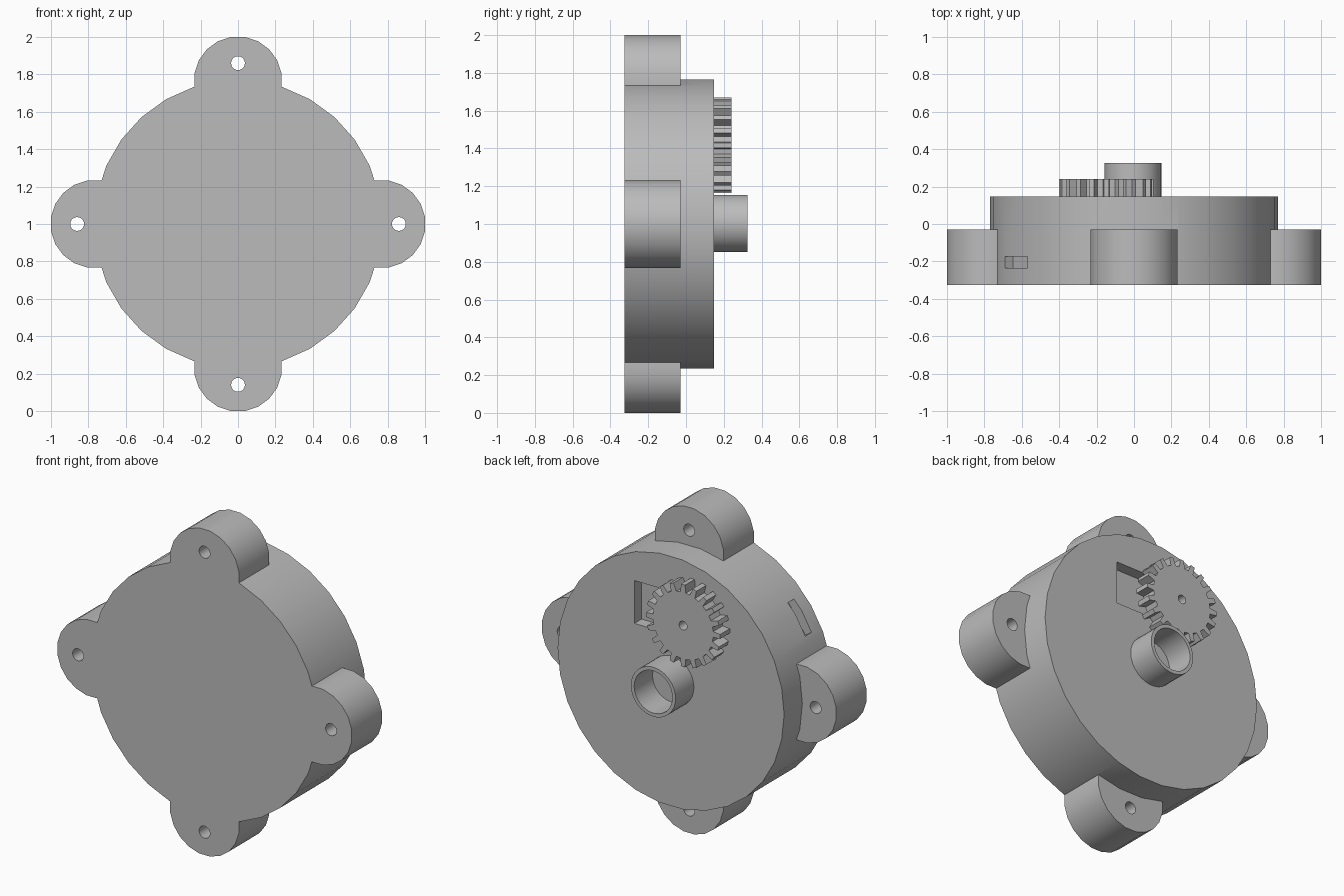
import bpy, bmesh, math
from mathutils import Matrix, Vector

cube = bpy.data.objects.get("Cube")
if cube:
    bpy.data.objects.remove(cube, do_unlink=True)

grey = bpy.data.materials.new("plain_grey")
grey.use_nodes = True
tone = (0.5, 0.5, 0.5, 1)
grey.diffuse_color = tone
grey.node_tree.nodes["Principled BSDF"].inputs["Base Color"].default_value = tone

FRONT, LUG_BACK, BACK = -0.325, -0.03, 0.147
MID = 1.0


def finish(name, bm):
    bmesh.ops.recalc_face_normals(bm, faces=bm.faces)
    mesh = bpy.data.meshes.new(name)
    bm.to_mesh(mesh)
    bm.free()
    obj = bpy.data.objects.new(name, mesh)
    bpy.context.collection.objects.link(obj)
    mesh.materials.append(grey)
    return obj


def prism(name, outline, y0, y1):
    """Extrude an (x, z) outline along y."""
    bm = bmesh.new()
    face = bm.faces.new([bm.verts.new((x, y0, z)) for x, z in outline])
    ext = bmesh.ops.extrude_face_region(bm, geom=[face])
    moved = [v for v in ext["geom"] if isinstance(v, bmesh.types.BMVert)]
    bmesh.ops.translate(bm, verts=moved, vec=(0, y1 - y0, 0))
    return finish(name, bm)


def circle(cx, cz, r, n, phase=0.0):
    angles = [math.tau * (i + phase) / n for i in range(n)]
    return [(cx + r * math.cos(a), cz + r * math.sin(a)) for a in angles]


def box(name, centre, size, tilt=0.0):
    bm = bmesh.new()
    place = (Matrix.Translation(centre) @ Matrix.Rotation(tilt, 4, 'Y')
             @ Matrix.Diagonal(Vector(size).to_4d()))
    bmesh.ops.create_cube(bm, size=1, matrix=place)
    return finish(name, bm)


def combine(target, tool, operation):
    """Apply a boolean and discard the tool."""
    mod = target.modifiers.new("join", 'BOOLEAN')
    mod.operation, mod.solver, mod.object = operation, 'EXACT', tool
    bpy.context.view_layer.objects.active = target
    bpy.ops.object.modifier_apply(modifier=mod.name)
    bpy.data.objects.remove(tool, do_unlink=True)


def smooth(obj):
    bpy.ops.object.select_all(action='DESELECT')
    obj.select_set(True)
    bpy.context.view_layer.objects.active = obj
    bpy.ops.object.shade_smooth_by_angle(angle=math.radians(30))


# Round housing with four drilled mounting lugs
housing = prism("housing", circle(0, MID, 0.77, 30), FRONT, BACK)
directions = [(1, 0), (0, 1), (-1, 0), (0, -1)]
for dx, dz in directions:
    lug = prism("lug", circle(dx * 0.767, MID + dz * 0.767, 0.236, 20, 0.5), FRONT, LUG_BACK)
    combine(housing, lug, 'UNION')
for dx, dz in directions:
    drill = prism("drill", circle(dx * 0.86, MID + dz * 0.86, 0.037, 20), FRONT - 0.1, BACK)
    combine(housing, drill, 'DIFFERENCE')

# Square window beside the gear
combine(housing, box("window_cut", (0.1, BACK, 1.42), (0.295, 0.14, 0.263)), 'DIFFERENCE')

# Narrow slot in the upper rim
a = math.radians(146)
slot = box("slot_cut", (0.77 * math.cos(a), -0.205, MID + 0.77 * math.sin(a)),
           (0.12, 0.06, 0.21), -a)
combine(housing, slot, 'DIFFERENCE')
smooth(housing)

# Open tube on the back
tube = prism("tube", circle(-0.005, MID + 0.003, 0.152, 30), BACK, 0.325)
bore = prism("bore", circle(-0.005, MID + 0.003, 0.13, 30), BACK - 0.1, 0.4)
combine(tube, bore, 'DIFFERENCE')
smooth(tube)

# Spur gear with a shaft hole
GX, GZ, TEETH = -0.148, 1.416, 20
pitch = math.tau / TEETH
outline = []
for i in range(TEETH):
    for offset, r in ((-0.28, 0.205), (-0.17, 0.253), (0.17, 0.253), (0.28, 0.205)):
        t = (i + offset) * pitch
        outline.append((GX + r * math.cos(t), GZ + r * math.sin(t)))
gear = prism("gear", outline, BACK, 0.24)
combine(gear, prism("shaft_cut", circle(GX, GZ, 0.027, 16), BACK - 0.1, 0.4), 'DIFFERENCE')
smooth(gear)
